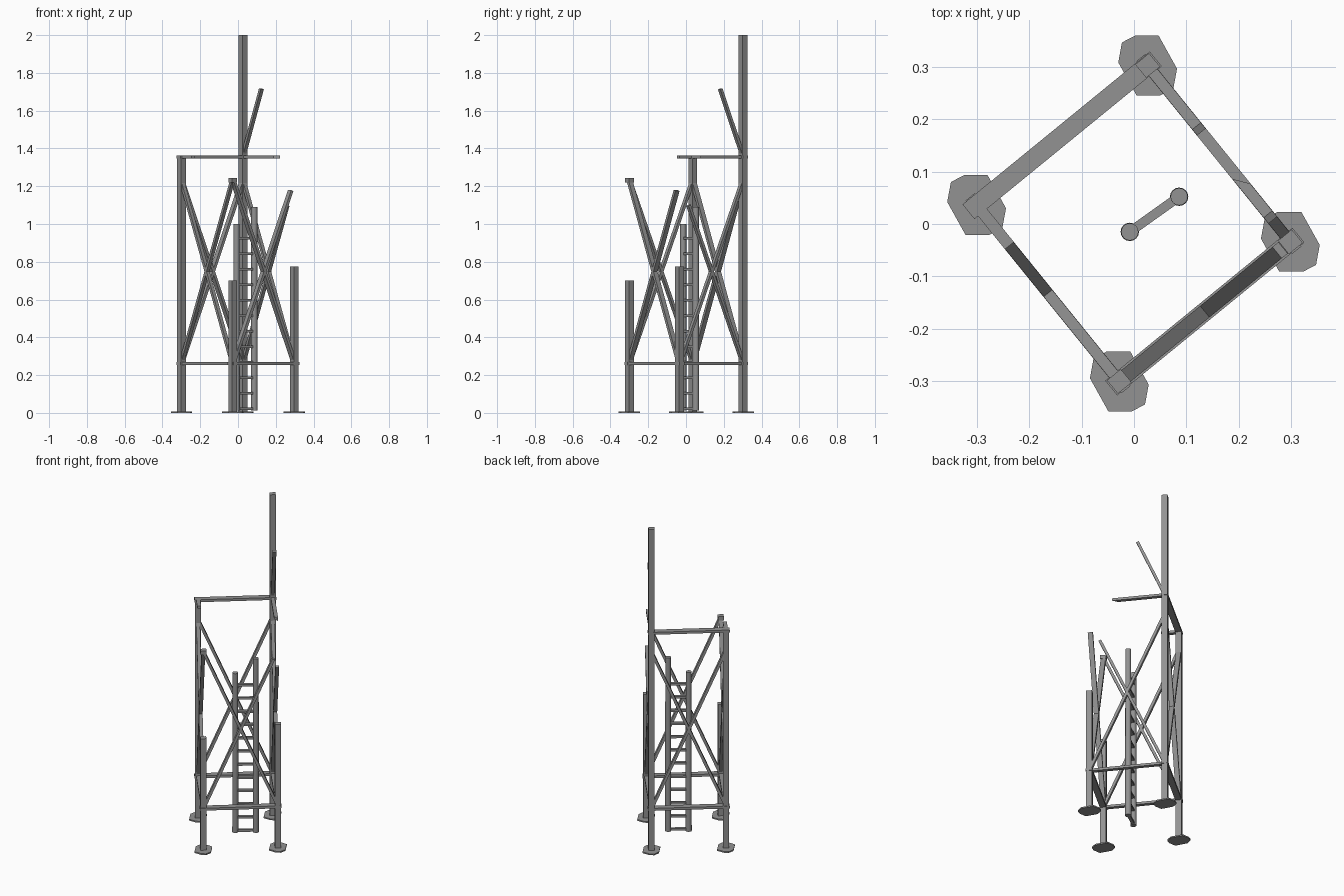
import bpy, bmesh
from mathutils import Vector, Matrix

cube = bpy.data.objects.get("Cube")
if cube:
    bpy.data.objects.remove(cube, do_unlink=True)

grey = bpy.data.materials.new("weathered grey")
grey.use_nodes = True
colour = (0.29, 0.29, 0.29, 1)
grey.diffuse_color = colour
grey.node_tree.nodes["Principled BSDF"].inputs["Base Color"].default_value = colour


def finish(name, bm):
    bmesh.ops.recalc_face_normals(bm, faces=bm.faces)
    mesh = bpy.data.meshes.new(name)
    bm.to_mesh(mesh)
    bm.free()
    mesh.materials.append(grey)
    obj = bpy.data.objects.new(name, mesh)
    bpy.context.collection.objects.link(obj)
    return obj


def bar(name, start, end, width, height, extend=0, slant=0):
    """Box from start to end; width is horizontal, slant skews the far end."""
    start, end = Vector(start), Vector(end)
    along = (end - start).normalized()
    start, end = start - along * extend, end + along * extend
    side = Vector((0, 0, 1)).cross(along).normalized()
    up = along.cross(side)
    frame = Matrix((along, side, up)).transposed().to_4x4()
    frame.translation = (start + end) / 2
    bm = bmesh.new()
    bmesh.ops.create_cube(bm, size=1)
    length = (end - start).length
    for v in bm.verts:
        v.co.x *= length
        if v.co.x > 0:
            v.co.x += slant * v.co.y
        v.co.y *= width
        v.co.z *= height
    bm.transform(frame)
    return finish(name, bm)


def prism(name, outline, bottom, top):
    bm = bmesh.new()
    face = bm.faces.new([bm.verts.new((x, y, bottom)) for x, y in outline])
    new = bmesh.ops.extrude_face_region(bm, geom=[face])["geom"]
    verts = [g for g in new if isinstance(g, bmesh.types.BMVert)]
    bmesh.ops.translate(bm, verts=verts, vec=(0, 0, top - bottom))
    return finish(name, bm)


# Four corners of the tower
corners = {"back": (0.026, 0.302), "left": (-0.3, 0.036),
           "front": (-0.028, -0.3), "right": (0.298, -0.034)}
leg_tops = {"back": 2.0, "left": 1.36, "front": 0.7, "right": 0.775}
LOW, HIGH, DECK = 0.262, 1.235, 1.355


def point(a, b, t, z):
    p = Vector(corners[a]).lerp(Vector(corners[b]), t)
    return (p.x, p.y, z)


# Leg section, square to the tower sides
u = (Vector(corners["back"]) - Vector(corners["left"])).normalized()
v = Vector((-u.y, u.x))
section = [u * i * 0.017 + v * j * 0.0165
           for i, j in ((1, 1), (-1, 1), (-1, -1), (1, -1))]
half = [(-0.056, 0.006), (-0.049, 0.044), (-0.024, 0.057), (0.021, 0.057)]
pad = half + [(-x, -y) for x, y in half]


def placed(shape, corner):
    cx, cy = corners[corner]
    return [(x + cx, y + cy) for x, y in shape]


# Legs and foot pads
for corner, top in leg_tops.items():
    prism(corner + "_leg", placed(section, corner), 0.004, top)
    prism(corner + "_foot_pad", placed(pad, corner), 0, 0.008)

# Leftover piece of the broken front leg
prism("front_leg_fragment", placed(section, "front"), 1.221, 1.244)

# Sides: beam width, brace width, reach of the rising and falling braces
sides = [("left", "back", 0.036, 0.028, 1, 1),
         ("front", "right", 0.036, 0.028, 0.94, 1),
         ("left", "front", 0.022, 0.021, 1, 1),
         ("back", "right", 0.022, 0.021, 0.86, 1)]
for a, b, beam, brace, rise, fall in sides:
    name = f"{a}_{b}"
    bar(name + "_lower_beam", point(a, b, 0, LOW), point(a, b, 1, LOW),
        beam, 0.015, 0.02)
    span = HIGH - LOW
    bar(name + "_rising_brace", point(a, b, 0, LOW),
        point(a, b, rise, LOW + span * rise), brace, 0.016)
    bar(name + "_falling_brace", point(a, b, 0, HIGH),
        point(a, b, fall, HIGH - span * fall), brace, 0.016)

# Deck beams, two of them broken off short
bar("left_back_deck_beam", point("left", "back", 0, DECK),
    point("left", "back", 1, DECK), 0.036, 0.015, 0.02)
bar("broken_left_deck_beam", point("left", "front", 0, DECK),
    point("left", "front", 0.23, DECK), 0.022, 0.015)
bar("broken_back_deck_beam", point("back", "right", 0, DECK),
    point("back", "right", 0.66, DECK), 0.022, 0.015, 0, 0.03)

# Broken brace of the lost upper storey
bar("broken_upper_brace", point("back", "right", 0, DECK),
    point("back", "right", 0.36, 1.715), 0.021, 0.016)

# Ladder
rails = {"left_rail": (-0.008, -0.015, 1.0), "right_rail": (0.086, 0.052, 1.09)}
for name, (x, y, top) in rails.items():
    bm = bmesh.new()
    bmesh.ops.create_cone(bm, cap_ends=True, segments=16, radius1=0.0175,
                          radius2=0.0165, depth=top - 0.012)
    bm.transform(Matrix.Translation((x, y, (top + 0.012) / 2)))
    obj = finish("ladder_" + name, bm)
    bpy.ops.object.select_all(action="DESELECT")
    obj.select_set(True)
    bpy.context.view_layer.objects.active = obj
    bpy.ops.object.shade_smooth_by_angle()

(ax, ay, _), (bx, by, _) = rails.values()
for i in range(12):
    z = 0.022 + i * 0.082
    bar(f"ladder_rung_{i + 1}", (ax, ay, z), (bx, by, z), 0.018, 0.013)
